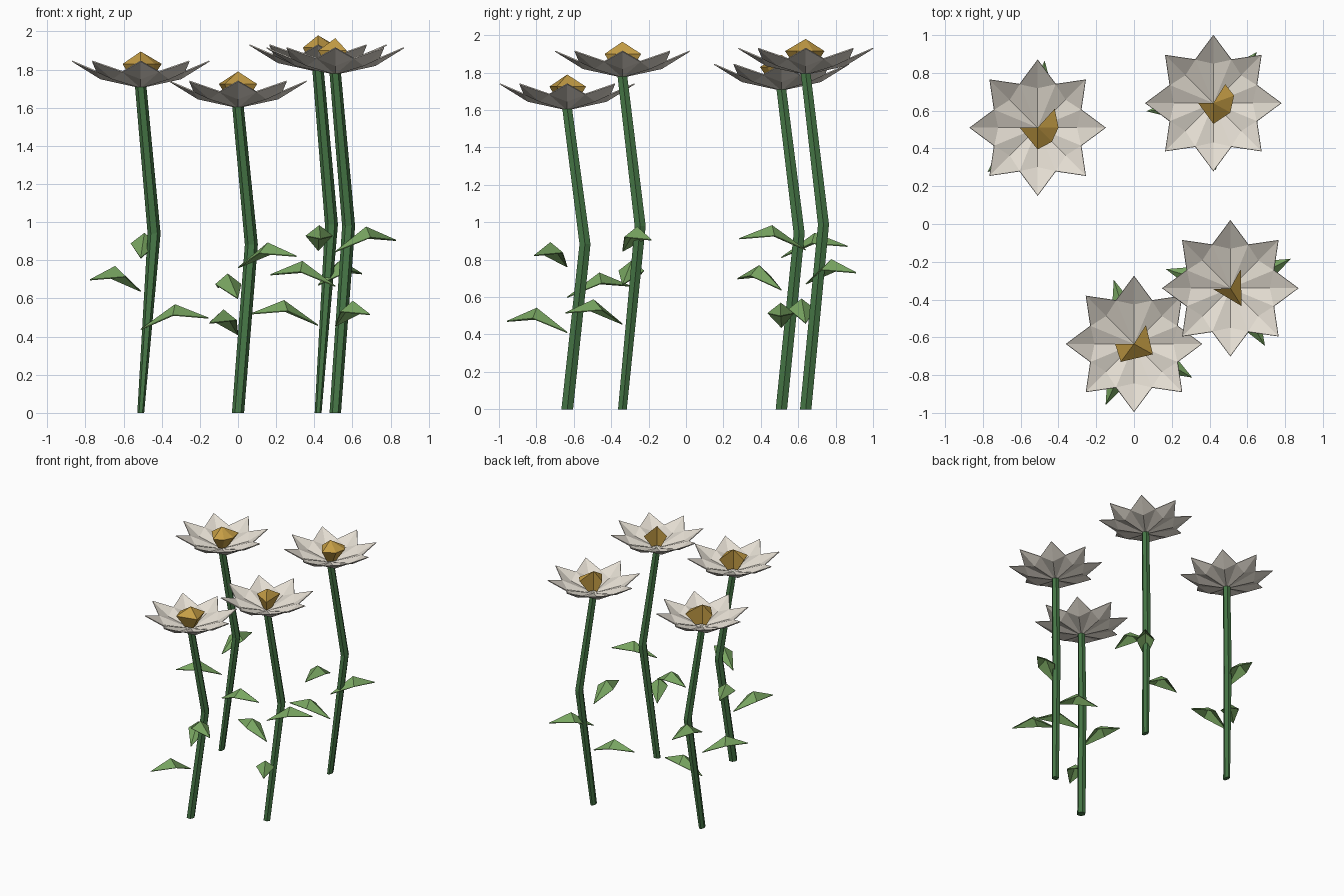
import bpy
import bmesh
from math import sin, cos, pi, radians
from mathutils import Vector

cube = bpy.data.objects.get("Cube")
if cube:
    bpy.data.objects.remove(cube, do_unlink=True)


def material(name, rgb):
    m = bpy.data.materials.new(name)
    m.use_nodes = True
    m.diffuse_color = (*rgb, 1)
    m.node_tree.nodes["Principled BSDF"].inputs["Base Color"].default_value = (*rgb, 1)
    return m


PETAL = material("warm_white", (0.76, 0.71, 0.63))
GOLD = material("gold", (0.56, 0.34, 0.06))
STEM = material("stem_green", (0.06, 0.18, 0.06))
LEAF = material("leaf_green", (0.19, 0.38, 0.12))


def make_object(name, bm, mat, location, thickness=0):
    mesh = bpy.data.meshes.new(name)
    bmesh.ops.recalc_face_normals(bm, faces=bm.faces)
    bm.to_mesh(mesh)
    bm.free()
    mesh.materials.append(mat)
    obj = bpy.data.objects.new(name, mesh)
    obj.location = location
    bpy.context.collection.objects.link(obj)
    if thickness:
        mod = obj.modifiers.new("thickness", "SOLIDIFY")
        mod.thickness = thickness
        mod.offset = 0
    return obj


def polar(r, angle, z):
    return Vector((r * cos(angle), r * sin(angle), z))


def bridge(bm, low, high):
    n = len(low)
    for i in range(n):
        j = (i + 1) % n
        bm.faces.new((low[i], low[j], high[j], high[i]))


# Bent six-sided stem with a flattened foot
def stem(name, x, y, height, foot):
    bm = bmesh.new()
    rings = []
    levels = [(0, 0, 0, *foot), (0.07, 0.095, 0.55, 0.034, 0.034), (0, 0, 1, 0.03, 0.03)]
    for cx, cy, f, rx, ry in levels:
        rings.append([bm.verts.new((cx + rx * cos(i * pi / 3), cy + ry * sin(i * pi / 3),
                                    f * (height + 0.01))) for i in range(6)])
    for low, high in zip(rings, rings[1:]):
        bridge(bm, low, high)
    bm.faces.new(rings[0])
    bm.faces.new(rings[-1])
    make_object(name, bm, STEM, (x, y, 0))


# Eight folded petals sharing raised seams
def petals(name, x, y, z):
    bm = bmesh.new()
    centre = bm.verts.new((0, 0, 0.006))
    count = 8
    keels, tips, seams = [], [], []
    for i in range(count):
        a = i * 2 * pi / count
        keels.append(bm.verts.new(polar(0.21, a, 0.052)))
        tips.append(bm.verts.new(polar(0.36, a, 0.145)))
        seams.append(bm.verts.new(polar(0.25, a + pi / count, 0.09)))
    for i in range(count):
        for seam in (seams[i - 1], seams[i]):
            bm.faces.new((centre, keels[i], seam))
            bm.faces.new((keels[i], tips[i], seam))
    make_object(name, bm, PETAL, (x, y, z), 0.006)


# Notched, faceted flower centre tapering to a short foot
def flower_centre(name, x, y, z, outline):
    bm = bmesh.new()
    apex = bm.verts.new((0, 0, 0.195))
    rim = [bm.verts.new((px, py, 0.13)) for px, py in outline]
    foot = [bm.verts.new((px * 0.4, py * 0.4, 0.03)) for px, py in outline]
    for i in range(len(rim)):
        bm.faces.new((rim[i - 1], rim[i], apex))
    bridge(bm, foot, rim)
    bm.faces.new(foot)
    make_object(name, bm, GOLD, (x, y, z))


# Arched leaf with a raised midrib
def leaf(name, x, y, z, angle):
    bm = bmesh.new()
    side = polar(0.07, angle + pi / 2, 0)
    base = bm.verts.new((0, 0, 0))
    rib = bm.verts.new(polar(0.18, angle, 0.13))
    tip = bm.verts.new(polar(0.355, angle, 0.06))
    for s in (-1, 1):
        edge = bm.verts.new(polar(0.17, angle, 0.075) + side * s)
        bm.faces.new((base, edge, rib))
        bm.faces.new((rib, edge, tip))
    make_object(name, bm, LEAF, (x, y, z), 0.006)


# Each flower: x, y, head height, foot radii, lowest leaf angle, centre outline
FLOWERS = {
    "left_back": (-0.51, 0.51, 1.70, (0.018, 0.035), 359,
                  [(-0.095, 0), (0, -0.115), (0.075, -0.075), (0.11, 0), (0.09, 0.1), (0, 0)]),
    "right_back": (0.42, 0.64, 1.785, (0.018, 0.035), 187,
                   [(-0.08, 0), (0, -0.11), (0.09, -0.05), (0.11, 0.04), (0.063, 0.1), (0, 0)]),
    "right_front": (0.51, -0.34, 1.77, (0.03, 0.027), 301,
                    [(-0.09, -0.005), (0.06, -0.095), (0.055, 0.1), (0, 0)]),
    "centre_front": (0, -0.635, 1.595, (0.032, 0.036), 245,
                     [(-0.1, 0), (-0.07, -0.095), (0.1, -0.055), (0.063, 0.1), (0, 0)]),
}

for place, (x, y, height, foot, turn, outline) in FLOWERS.items():
    stem(place + "_stem", x, y, height, foot)
    petals(place + "_petals", x, y, height)
    flower_centre(place + "_flower_centre", x, y, height, outline)
    for i, level in enumerate((0.257, 0.375, 0.477)):
        leaf(f"{place}_leaf_{i + 1}", x, y, height * level, radians(turn - 137.5 * i))
